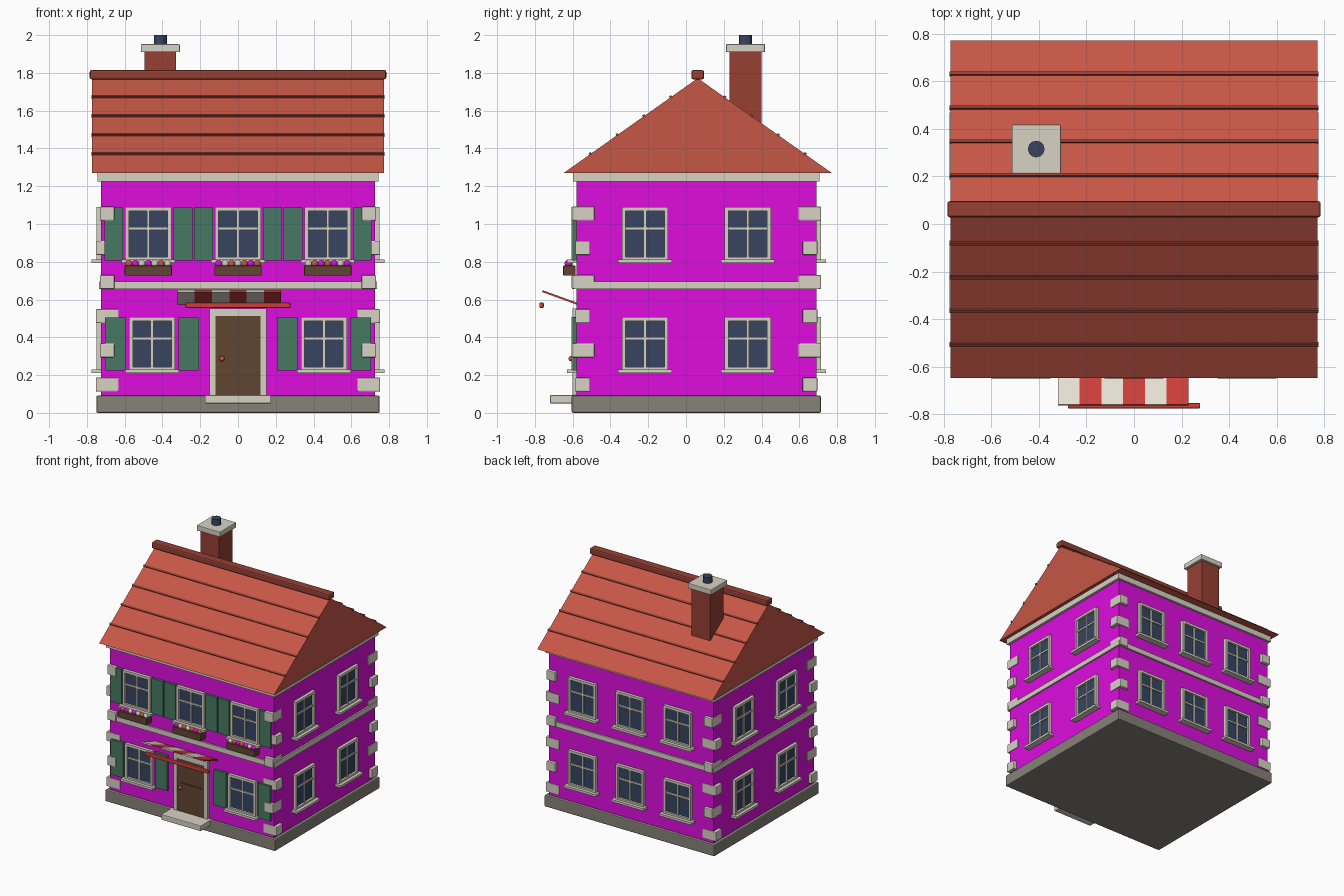
import bpy, bmesh, math
from mathutils import Matrix, Vector

if "Cube" in bpy.data.objects:
    bpy.data.objects.remove(bpy.data.objects["Cube"], do_unlink=True)


def material(name, r, g, b):
    lin = [((c / 255 + 0.055) / 1.055) ** 2.4 for c in (r, g, b)] + [1]
    m = bpy.data.materials.new(name)
    m.use_nodes = True
    m.diffuse_color = lin
    m.node_tree.nodes["Principled BSDF"].inputs["Base Color"].default_value = lin
    return m


WALL = material("magenta wall", 222, 13, 222)
TRIM = material("cream trim", 216, 210, 196)
ROOF = material("roof red", 198, 87, 71)
BRICK = material("dark brick", 150, 64, 52)
GLASS = material("blue glass", 55, 69, 97)
GREEN = material("shutter green", 70, 122, 98)
WOOD = material("brown wood", 96, 69, 48)
STONE = material("grey stone", 134, 130, 119)
RED = material("awning red", 206, 62, 56)
WHITE = material("awning white", 236, 229, 216)

CY = 0.055                # middle of the house in depth
HX, HY = 0.725, 0.635     # half width and half depth of the walls


def finish(name, bm, mat, bevel=0):
    me = bpy.data.meshes.new(name)
    bm.to_mesh(me)
    bm.free()
    me.materials.append(mat)
    ob = bpy.data.objects.new(name, me)
    bpy.context.collection.objects.link(ob)
    if bevel:
        mod = ob.modifiers.new("soft edge", "BEVEL")
        mod.width = bevel
        mod.segments = 2
    return ob


def boxes(name, spans, mat, matrix=Matrix(), bevel=0):
    """One object from boxes given as (x0, x1, y0, y1, z0, z1)."""
    bm = bmesh.new()
    for x0, x1, y0, y1, z0, z1 in spans:
        mid = Vector((x0 + x1, y0 + y1, z0 + z1)) / 2
        size = Matrix.Diagonal((abs(x1 - x0), abs(y1 - y0), abs(z1 - z0), 1))
        bmesh.ops.create_cube(bm, size=1, matrix=matrix @ Matrix.Translation(mid) @ size)
    return finish(name, bm, mat, bevel)


def block(name, hx, hy, z0, z1, mat, bevel=0):
    return boxes(name, [(-hx, hx, CY - hy, CY + hy, z0, z1)], mat, bevel=bevel)


def ball(name, pos, r, mat):
    bm = bmesh.new()
    bmesh.ops.create_uvsphere(bm, u_segments=10, v_segments=8, radius=r,
                              matrix=Matrix.Translation(pos))
    for f in bm.faces:
        f.smooth = True
    return finish(name, bm, mat)


def wall_frame(side):
    """Local x runs along the wall, -y points outward from its surface."""
    angle = {"front": 0, "left": 90, "back": 180, "right": 270}[side]
    depth = HY if side in ("front", "back") else HX
    return (Matrix.Translation((0, CY, 0)) @ Matrix.Rotation(math.radians(angle), 4, "Z")
            @ Matrix.Translation((0, -depth, 0)))


def window(name, side, u, z):
    m = wall_frame(side) @ Matrix.Translation((u, 0, z))
    w, h, t = 0.122, 0.142, 0.02
    boxes(name + "_glass", [(-w + t, w - t, -0.008, 0.01, -h + t, h - t)], GLASS, m)
    boxes(name + "_frame", [(-w, -w + t, -0.025, 0.01, -h, h), (w - t, w, -0.025, 0.01, -h, h),
                            (t - w, w - t, -0.025, 0.01, h - t, h),
                            (t - w, w - t, -0.025, 0.01, -h, t - h)], TRIM, m)
    boxes(name + "_bars", [(-0.007, 0.007, -0.018, 0, t - h, h - t),
                           (t - w, w - t, -0.017, 0, 0.022, 0.036)], TRIM, m)
    boxes(name + "_sill", [(-0.142, 0.142, -0.05, 0.01, -h - 0.012, -h + 0.006)], TRIM, m)


# Body of the house
block("plinth", 0.75, 0.66, 0, 0.092, STONE, bevel=0.008)
block("walls", HX, HY, 0.09, 1.23, WALL)
block("floor_band", 0.737, 0.648, 0.655, 0.695, TRIM)
block("cornice", 0.745, 0.652, 1.225, 1.272, TRIM)

# Corner stones, alternating long and short
stones = []
for sx in (-1, 1):
    for sy in (-1, 1):
        for i in range(6):
            z = 0.15 + 0.181 * i
            if i % 2:
                xs, ys = (0.655, 0.731), (0.54, 0.66)
            else:
                xs, ys = (0.632, 0.752), (0.562, 0.641)
            stones.append((sx * xs[0], sx * xs[1], CY + sy * ys[0], CY + sy * ys[1],
                           z - 0.037, z + 0.037))
boxes("corner_stones", stones, TRIM, bevel=0.005)

# Roof prism
EAVE_Z, TOP_Z, RUN = 1.27, 1.772, 0.71
RY = 0.062
bm = bmesh.new()
ends = [[bm.verts.new((x, RY + y, z)) for y, z in
         ((-RUN, EAVE_Z), (RUN, EAVE_Z), (0, TOP_Z))] for x in (-0.772, 0.772)]
bm.faces.new(ends[0])
bm.faces.new(ends[1])
for i in range(3):
    j = (i + 1) % 3
    bm.faces.new((ends[0][i], ends[0][j], ends[1][j], ends[1][i]))
bmesh.ops.recalc_face_normals(bm, faces=bm.faces)
finish("roof", bm, ROOF)
boxes("roof_ridge", [(-0.785, 0.785, RY - 0.034, RY + 0.034, 1.766, 1.815)], BRICK, bevel=0.01)

# Tile course strips on both slopes
pitch = math.atan2(TOP_Z - EAVE_Z, RUN)
for side in (-1, 1):
    for i in range(1, 5):
        k = i / 5
        m = (Matrix.Translation((0, RY + side * RUN * k, TOP_Z - (TOP_Z - EAVE_Z) * k))
             @ Matrix.Rotation(-side * pitch, 4, "X"))
        boxes("tile_course", [(-0.775, 0.775, -0.007, 0.007, -0.008, 0.008)], BRICK, m)

# Chimney
CX, CHY = -0.411, 0.315
boxes("chimney", [(CX - 0.083, CX + 0.083, CHY - 0.085, CHY + 0.085, 1.45, 1.915)], BRICK)
boxes("chimney_cap", [(CX - 0.103, CX + 0.103, CHY - 0.103, CHY + 0.103, 1.91, 1.952)], TRIM,
      bevel=0.004)
bm = bmesh.new()
bmesh.ops.create_cone(bm, cap_ends=True, segments=12, radius1=0.035, radius2=0.035,
                      depth=0.06, matrix=Matrix.Translation((CX, CHY, 1.97)))
finish("chimney_pot", bm, GLASS)

# Windows on every wall
LOW, HIGH = 0.365, 0.947
for z in (LOW, HIGH):
    for u in (-0.42, 0, 0.42):
        window("back_window", "back", u, z)
    for side in ("left", "right"):
        for u in (-0.272, 0.272):
            window(side + "_window", side, u, z)
front = [(u, HIGH, 0.183, 0.05) for u in (-0.475, 0, 0.475)]
front += [(u, LOW, 0.195, 0.054) for u in (-0.455, 0.455)]
for u, z, gap, half in front:
    window("front_window", "front", u, z)
    boxes("shutters", [(u + s * gap - half, u + s * gap + half, -0.02, 0.005, z - 0.14, z + 0.14)
                       for s in (-1, 1)], GREEN, wall_frame("front"))

# Flower boxes
blooms = (ROOF, WALL, TRIM)
for n, u in enumerate((-0.475, 0, 0.475)):
    boxes("flower_box", [(u - 0.125, u + 0.125, -0.65, -0.585, 0.727, 0.78)], WOOD, bevel=0.004)
    for i in range(7):
        ball("flower", (u + (i - 3) * 0.034, -0.622, 0.79), 0.021, blooms[(i + n + i // 3) % 3])

# Door, surround and step
boxes("door_surround", [(-0.15, -0.118, -0.6, -0.57, 0.09, 0.552),
                        (0.118, 0.15, -0.6, -0.57, 0.09, 0.552),
                        (-0.118, 0.118, -0.6, -0.57, 0.512, 0.552)], TRIM)
boxes("door", [(-0.119, 0.119, -0.597, -0.57, 0.09, 0.513)], WOOD)
boxes("door_rail", [(-0.09, 0.09, -0.603, -0.59, 0.317, 0.325)], WOOD)
ball("door_knob", (-0.085, -0.608, 0.287), 0.014, ROOF)
boxes("door_step", [(-0.175, 0.175, -0.72, -0.57, 0.05, 0.094)], TRIM, bevel=0.005)

# Striped awning and its front rail
tilt = Matrix.Translation((-0.046, -0.58, 0.579)) @ Matrix.Rotation(math.radians(-20), 4, "X")
w = 0.0915
for i in range(6):
    boxes("awning_stripe", [((i - 3) * w, (i - 2) * w, -0.193, 0.01, -0.005, 0.005)],
          RED if i % 2 else WHITE, tilt)
boxes("awning_rail", [(-0.278, 0.278, -0.776, -0.753, 0.556, 0.584)], RED, bevel=0.005)
